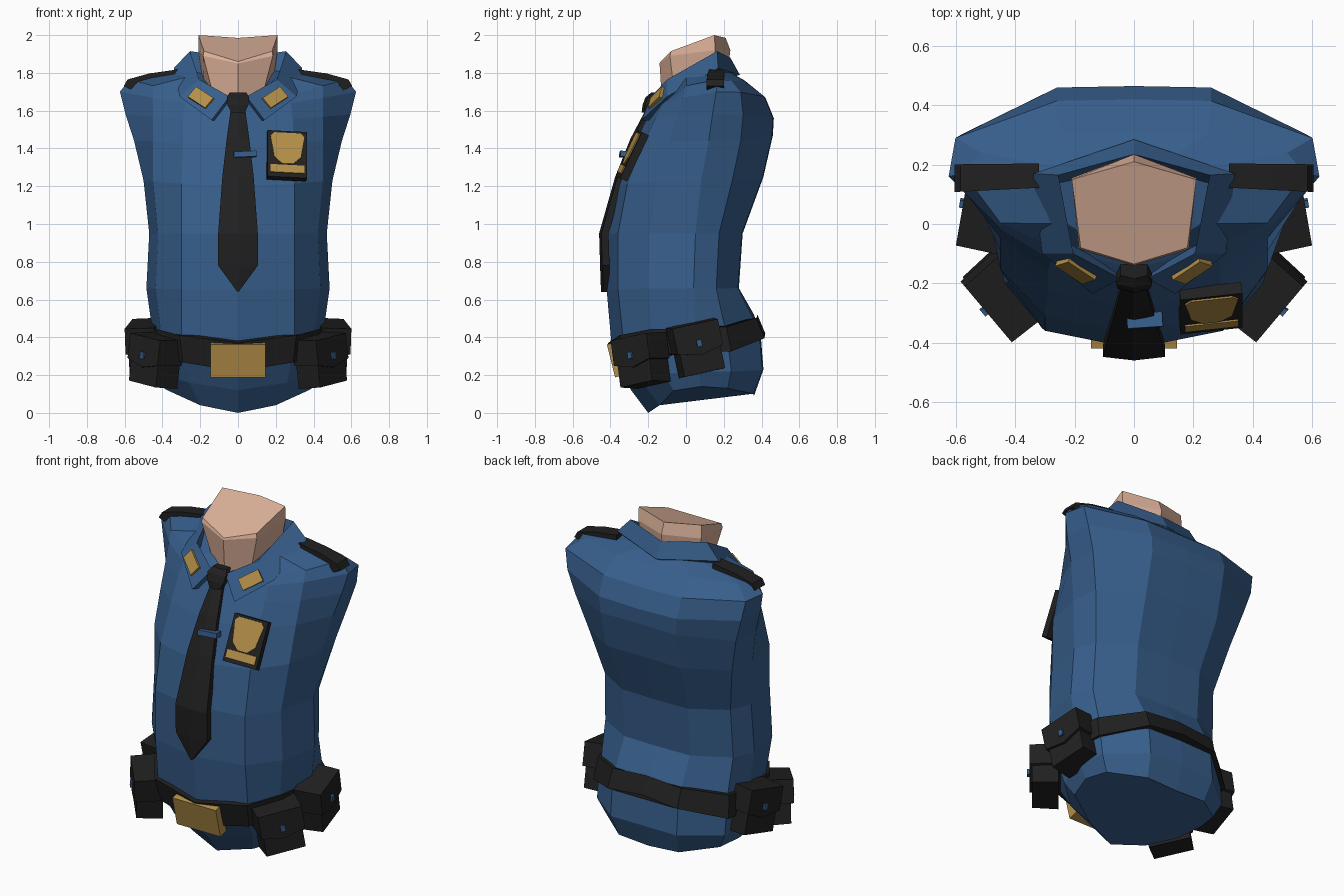
import bpy, bmesh
from mathutils import Vector, Matrix

if "Cube" in bpy.data.objects:
    bpy.data.objects.remove(bpy.data.objects["Cube"])

def material(name, rgb):
    m = bpy.data.materials.new(name)
    m.diffuse_color = (*rgb, 1)
    m.use_nodes = True
    m.node_tree.nodes["Principled BSDF"].inputs["Base Color"].default_value = m.diffuse_color
    return m

BLUE = material("uniform_blue", (0.038, 0.112, 0.260))
BLACK = material("leather_black", (0.0145, 0.0145, 0.0145))
GOLD = material("gold", (0.456, 0.275, 0.065))
SKIN = material("skin", (0.72, 0.44, 0.32))

def build(name, verts, faces, mat):
    bm = bmesh.new()
    vs = [bm.verts.new(v) for v in verts]
    for f in faces:
        bm.faces.new([vs[i] for i in f])
    bmesh.ops.remove_doubles(bm, verts=bm.verts, dist=0.0005)
    bmesh.ops.recalc_face_normals(bm, faces=bm.faces)
    me = bpy.data.meshes.new(name)
    bm.to_mesh(me)
    bm.free()
    me.materials.append(mat)
    ob = bpy.data.objects.new(name, me)
    bpy.context.collection.objects.link(ob)
    return ob

def loft(name, rings, mat):
    n = len(rings[0])
    faces = [(k * n + i, k * n + (i + 1) % n, (k + 1) * n + (i + 1) % n, (k + 1) * n + i)
             for k in range(len(rings) - 1) for i in range(n)]
    faces += [tuple(range(n)), tuple(range((len(rings) - 1) * n, len(rings) * n))]
    return build(name, [p for r in rings for p in r], faces, mat)

def lerp(a, b, t):
    return a + (b - a) * t

def mirror_ring(half):
    return half + [(-x, y, z) for x, y, z in half[-2:0:-1]]

def body_ring(zf, zs, zb, yf, ys, yb, w, wf, wb, grow=0.0):
    """Cross-section: heights at front, side, back; depths at front, side, back; widths."""
    back = lerp(0.88, 0.975, min(1, max(0, (yb - 0.28) / 0.16)))
    yf, yb, w = yf - grow, yb + grow, w + grow
    wf, wb = wf + grow * 0.5, wb + grow * 0.5
    pts = [(0, yf), (wf, yf + 0.06), (min(0.9 * w, 0.45 + grow), lerp(yf, ys, 0.48)), (w, ys),
           (w * back, lerp(ys, yb, 0.5)), (wb, yb - 0.005), (0, yb)]
    half = [(x, y, lerp(lerp(zf, zb, (y - yf) / (yb - yf)), zs, (x / w) ** 2)) for x, y in pts]
    return mirror_ring(half)

# Shirt torso
body = [
    (0.00, 0.14, 0.09, -0.20, 0.08, 0.36, 0.41, 0.20, 0.20),
    (0.12, 0.22, 0.23, -0.29, 0.07, 0.41, 0.445, 0.26, 0.22),
    (0.22, 0.32, 0.42, -0.35, 0.06, 0.395, 0.45, 0.28, 0.22),
    (0.37, 0.45, 0.52, -0.395, 0.05, 0.36, 0.455, 0.30, 0.22),
    (0.65, 0.66, 0.66, -0.42, 0.04, 0.28, 0.485, 0.30, 0.22),
    (0.95, 0.95, 0.95, -0.42, 0.05, 0.30, 0.47, 0.30, 0.22),
    (1.20, 1.23, 1.25, -0.37, 0.08, 0.41, 0.50, 0.30, 0.25),
    (1.42, 1.44, 1.47, -0.285, 0.12, 0.46, 0.55, 0.29, 0.25),
    (1.55, 1.58, 1.56, -0.22, 0.14, 0.465, 0.595, 0.29, 0.26),
    (1.62, 1.70, 1.67, -0.18, 0.16, 0.42, 0.625, 0.28, 0.26),
    (1.64, 1.765, 1.76, -0.15, 0.17, 0.31, 0.575, 0.24, 0.25),
    (1.65, 1.81, 1.80, -0.12, 0.13, 0.24, 0.25, 0.12, 0.14),
]
loft("shirt_torso", [body_ring(*r) for r in body], BLUE)

# Belt
loft("belt", [body_ring(*body[2], grow=0.025), body_ring(*body[3], grow=0.018)], BLACK)

# Neck
neck_low = [(0, -0.125, 1.62), (0.13, -0.06, 1.68), (0.18, 0.14, 1.72), (0, 0.21, 1.74)]
neck_mid = [(0, -0.14, 1.85), (0.185, -0.085, 1.89), (0.21, 0.155, 1.92), (0, 0.235, 1.92)]
neck_top = [(0, -0.135, 1.86), (0.18, -0.08, 1.915), (0.21, 0.15, 2.0), (0, 0.21, 1.985)]
loft("neck", [mirror_ring(r) for r in (neck_low, neck_mid, neck_top)], SKIN)

def frame(center, normal, up):
    n = Vector(normal).normalized()
    right = Vector(up).cross(n).normalized()
    u = n.cross(right)
    return Matrix((right, u, n)).transposed(), Vector(center)

def plate(name, outline, d0, d1, center, normal, up, mat, taper=1.0):
    """Prism: outline in (right, up), extruded from depth d0 to d1 along the normal."""
    rot, c = frame(center, normal, up)
    rings = [[c + rot @ Vector((a * s, b * s, d)) for a, b in outline]
             for d, s in ((d0, 1.0), (d1, taper))]
    return loft(name, rings, mat)

def rect(w, h, b=0.0):
    return [(-w / 2, -h / 2 + b), (w / 2, -h / 2 + b), (w / 2, h / 2 + b), (-w / 2, h / 2 + b)]

# Belt buckle
plate("belt_buckle", rect(0.29, 0.18), -0.04, 0.02, (0, -0.378, 0.28), (0, -1, -0.25), (0, 0, 1), GOLD)

# Collar, pins, shoulder straps and pouches on both sides
inner = [(0, 0.235, 1.88), (0.255, 0.165, 1.915), (0.205, -0.10, 1.765), (0.045, -0.185, 1.675)]
outer = [(0, 0.285, 1.79), (0.34, 0.17, 1.825), (0.31, -0.10, 1.675), (0.14, -0.235, 1.55)]
hidden = [(0, 0.20, 1.76), (0.25, 0.12, 1.74), (0.23, -0.03, 1.62), (0.10, -0.12, 1.54)]
for sx, side in ((1, "left"), (-1, "right")):
    def m(p):
        return (p[0] * sx, p[1], p[2])
    loft("collar_" + side, [[m(a), m(b), m(c)] for a, b, c in zip(inner, outer, hidden)], BLUE)

    a2, a3, b3, b2 = (Vector(m(p)) for p in (inner[2], inner[3], outer[3], outer[2]))
    nrm = (a2 - b3).cross(a3 - b2)
    if nrm.y > 0:
        nrm = -nrm
    mid = (a2 + a3 + b2 + b3) / 4 + Vector((0.02 * sx, 0, 0))
    plate("collar_pin_" + side, rect(0.07, 0.125), -0.02, 0.012, mid, nrm, (a2 + b2) - (a3 + b3), GOLD)

    strap = [(0.32, 1.77), (0.32, 1.818), (0.47, 1.797), (0.585, 1.765), (0.605, 1.73), (0.56, 1.71)]
    loft("shoulder_strap_" + side,
         [[(x * sx, y0 + (x - 0.32) * k, z) for x, z in strap] for y0, k in ((0.122, -0.05), (0.204, -0.01))],
         BLACK)

    for name, c, n, h in (("front_pouch_", (0.475, -0.262, 0.27), (0.76, -0.64, 0.0), 0.25),
                          ("side_pouch_", (0.535, 0.07, 0.335), (0.98, 0.17, 0.0), 0.26)):
        c, n, up = m(c), m(n), (0, -0.22, 1)
        plate(name + side, rect(0.235, h), -0.12, 0.025, c, n, up, BLACK, 0.95)
        flap = [(-0.13, 0), (0, -0.03), (0.13, 0), (0.13, h / 2 + 0.015), (-0.13, h / 2 + 0.015)]
        plate(name + "flap_" + side, flap, -0.12, 0.04, c, n, up, BLACK, 0.96)
        plate(name + "snap_" + side, rect(0.026, 0.036, 0.035), 0.0, 0.052, c, n, up, BLUE)

# Necktie
def tie_ring(z, y, w):
    return [(-w, y + 0.012, z), (0, y, z), (w, y + 0.012, z), (w, y + 0.05, z), (-w, y + 0.05, z)]

loft("necktie", [tie_ring(*r) for r in (
    (1.63, -0.20, 0.035), (1.45, -0.295, 0.06), (1.25, -0.375, 0.083), (0.95, -0.46, 0.105),
    (0.78, -0.455, 0.105), (0.64, -0.45, 0.003))], BLACK)
loft("tie_knot", [tie_ring(*r) for r in (
    (1.59, -0.235, 0.035), (1.63, -0.23, 0.055), (1.67, -0.215, 0.06), (1.695, -0.185, 0.045))], BLACK)
plate("tie_clip", rect(0.12, 0.03), -0.04, 0.01, (0.038, -0.340, 1.37), (0.06, -1, 0.1), (-0.05, 0, 1), BLUE)

# Chest badge: backing, shield and bar
spot, face, up = (0.26, -0.292, 1.365), (0.12, -0.9, 0.43), (0, 0.43, 0.9)
plate("badge_backing", rect(0.21, 0.27), -0.03, 0.012, spot, face, up, BLACK)
shield = [(-0.03, -0.058), (0.03, -0.058), (0.07, -0.02), (0.08, 0.045), (0.09, 0.1), (0.07, 0.122),
          (-0.07, 0.122), (-0.09, 0.1), (-0.08, 0.045), (-0.07, -0.02)]
plate("badge_shield", shield, 0.010, 0.018, spot, face, up, GOLD)
plate("badge_bar", rect(0.18, 0.045, -0.088), 0.010, 0.018, spot, face, up, GOLD)
